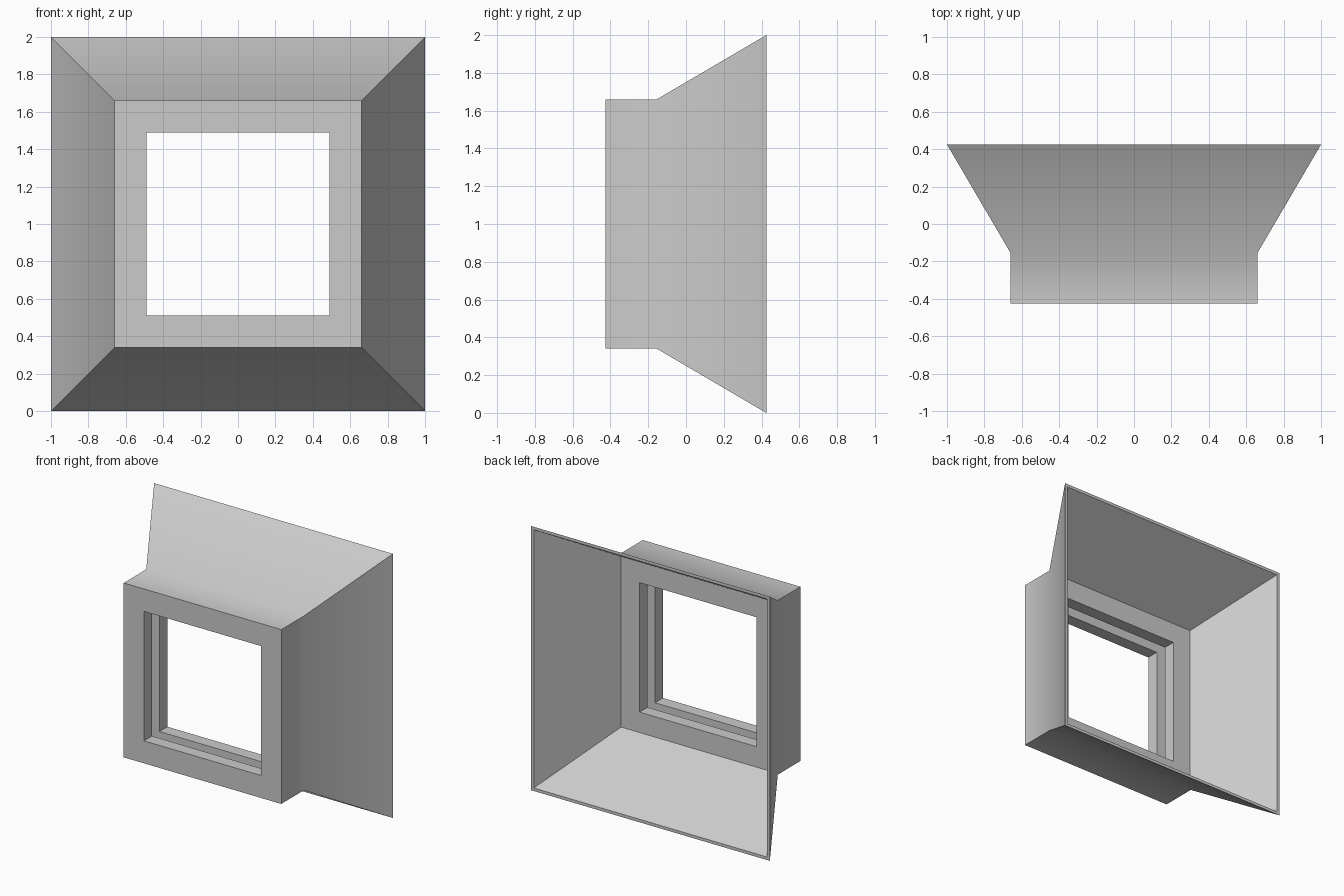
import bpy, bmesh, math

if "Cube" in bpy.data.objects:
    bpy.data.objects.remove(bpy.data.objects["Cube"])

grey = bpy.data.materials.new("light grey")
grey.diffuse_color = (0.6, 0.6, 0.6, 1)
grey.use_nodes = True
grey.node_tree.nodes["Principled BSDF"].inputs["Base Color"].default_value = grey.diffuse_color

# Closed section of the square funnel: (half width, y)
profile = [
    (1.0, 0.425), (0.66, -0.155), (0.66, -0.425),     # outer flare and neck
    (0.49, -0.425), (0.49, -0.33),                    # front lip of opening
    (0.57, -0.33), (0.57, -0.24),                     # pane groove
    (0.49, -0.24), (0.49, -0.145),                    # rear lip of opening
    (0.645, -0.145), (0.977, 0.425),                  # rear ledge and inner flare
]
corners = [(-1, -1), (1, -1), (1, 1), (-1, 1)]

# Sweep the section round the four corners
bm = bmesh.new()
rings = [[bm.verts.new((sx * r, y, 1 + sz * r)) for sx, sz in corners]
         for r, y in profile]
for i, ring in enumerate(rings):
    nxt = rings[(i + 1) % len(rings)]
    for k in range(4):
        j = (k + 1) % 4
        bm.faces.new((ring[k], ring[j], nxt[j], nxt[k]))
bmesh.ops.recalc_face_normals(bm, faces=bm.faces)

mesh = bpy.data.meshes.new("flared_window_frame")
bm.to_mesh(mesh)
bm.free()
mesh.materials.append(grey)
frame = bpy.data.objects.new("flared_window_frame", mesh)
bpy.context.collection.objects.link(frame)

# Soft bend between neck and flare, crisp edges elsewhere
bpy.context.view_layer.objects.active = frame
frame.select_set(True)
bpy.ops.object.shade_smooth_by_angle(angle=math.radians(35))
